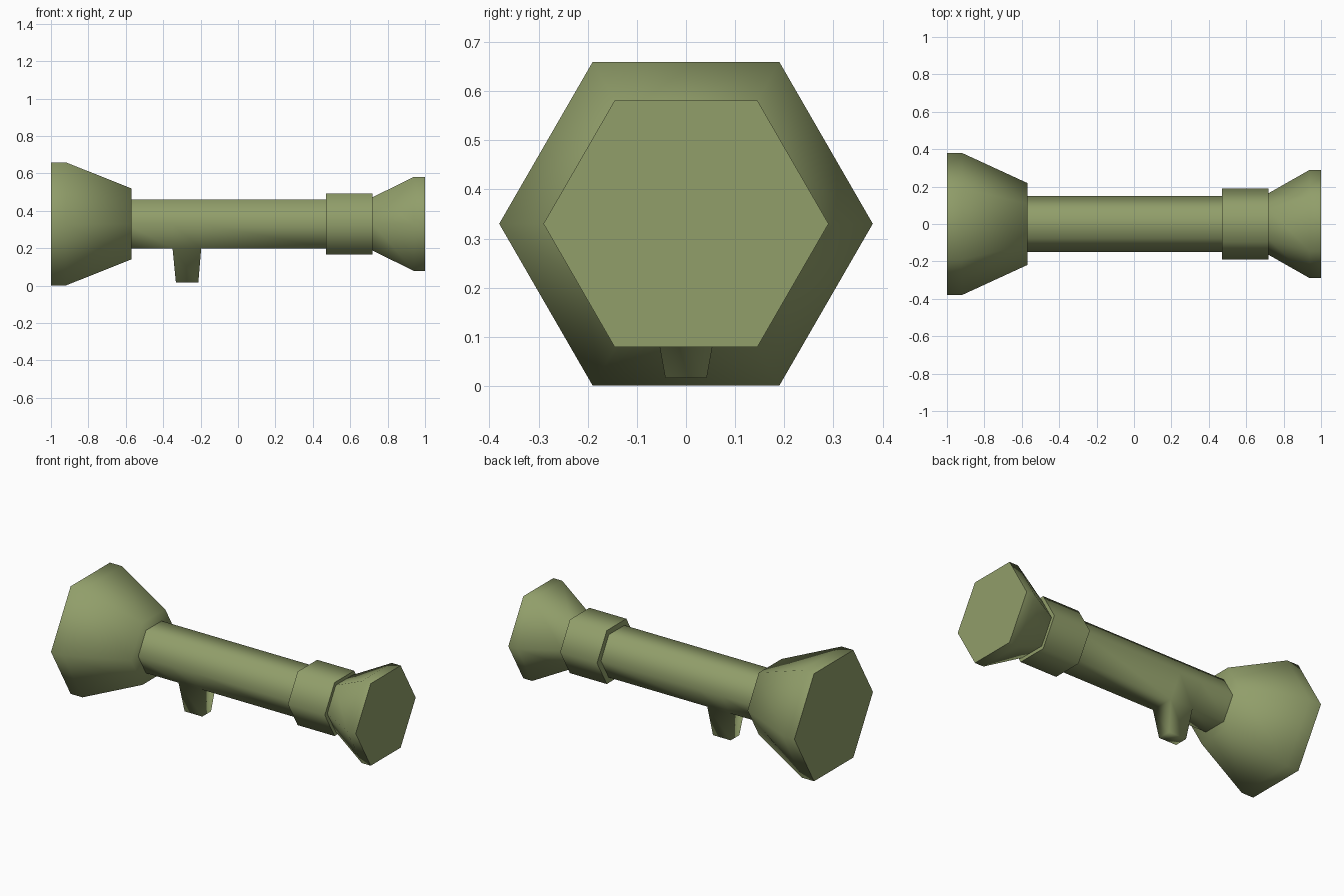
import bpy, bmesh, math

if "Cube" in bpy.data.objects:
    bpy.data.objects.remove(bpy.data.objects["Cube"])

AXIS_Z = 0.33  # height of the scope's long axis

olive = bpy.data.materials.new("olive_green")
olive.diffuse_color = (0.283, 0.342, 0.144, 1)
olive.use_nodes = True
olive.node_tree.nodes["Principled BSDF"].inputs["Base Color"].default_value = olive.diffuse_color


def hex_tube(name, profile, shape=None):
    """Six-sided body along x from (x, corner radius) stations."""
    bm = bmesh.new()
    rings = []
    for x, r in profile:
        rings.append([bm.verts.new((x, r * math.cos(i * math.pi / 3),
                                    AXIS_Z + r * math.sin(i * math.pi / 3)))
                      for i in range(6)])
    for a, b in zip(rings, rings[1:]):
        for i in range(6):
            j = (i + 1) % 6
            bm.faces.new((a[i], a[j], b[j], b[i]))
    bm.faces.new(rings[0])
    bm.faces.new(rings[-1])
    if shape:
        shape(bm)
    bmesh.ops.recalc_face_normals(bm, faces=bm.faces)
    mesh = bpy.data.meshes.new(name)
    bm.to_mesh(mesh)
    bm.free()
    mesh.materials.append(olive)
    ob = bpy.data.objects.new(name, mesh)
    bpy.context.collection.objects.link(ob)
    bpy.ops.object.select_all(action='DESELECT')
    ob.select_set(True)
    bpy.context.view_layer.objects.active = ob
    bpy.ops.object.shade_smooth_by_angle(angle=math.radians(88))
    return ob


def pull_mount(bm):
    """Extrude the short tube segment's underside into a tapered mount."""
    bm.normal_update()
    face = min(bm.faces, key=lambda f: (round(f.calc_center_median().z, 3),
                                        abs(f.calc_center_median().x + 0.275)))
    new = bmesh.ops.extrude_discrete_faces(bm, faces=[face])["faces"][0]
    for v in new.verts:
        v.co.x = -0.272 + math.copysign(0.06, v.co.x + 0.275)
        v.co.y = math.copysign(0.042, v.co.y)
        v.co.z = 0.016


# Objective bell
hex_tube("objective_bell", [(-1, 0.38), (-0.92, 0.38), (-0.57, 0.219)])
# Main tube with the mount grown from its underside
hex_tube("main_tube_with_mount",
         [(-0.6, 0.151), (-0.35, 0.151), (-0.197, 0.151), (0.5, 0.151)], pull_mount)
# Collar
hex_tube("collar", [(0.47, 0.189), (0.72, 0.189)])
# Eyepiece
hex_tube("eyepiece", [(0.70, 0.155), (0.72, 0.165), (0.94, 0.29), (1, 0.29)])
